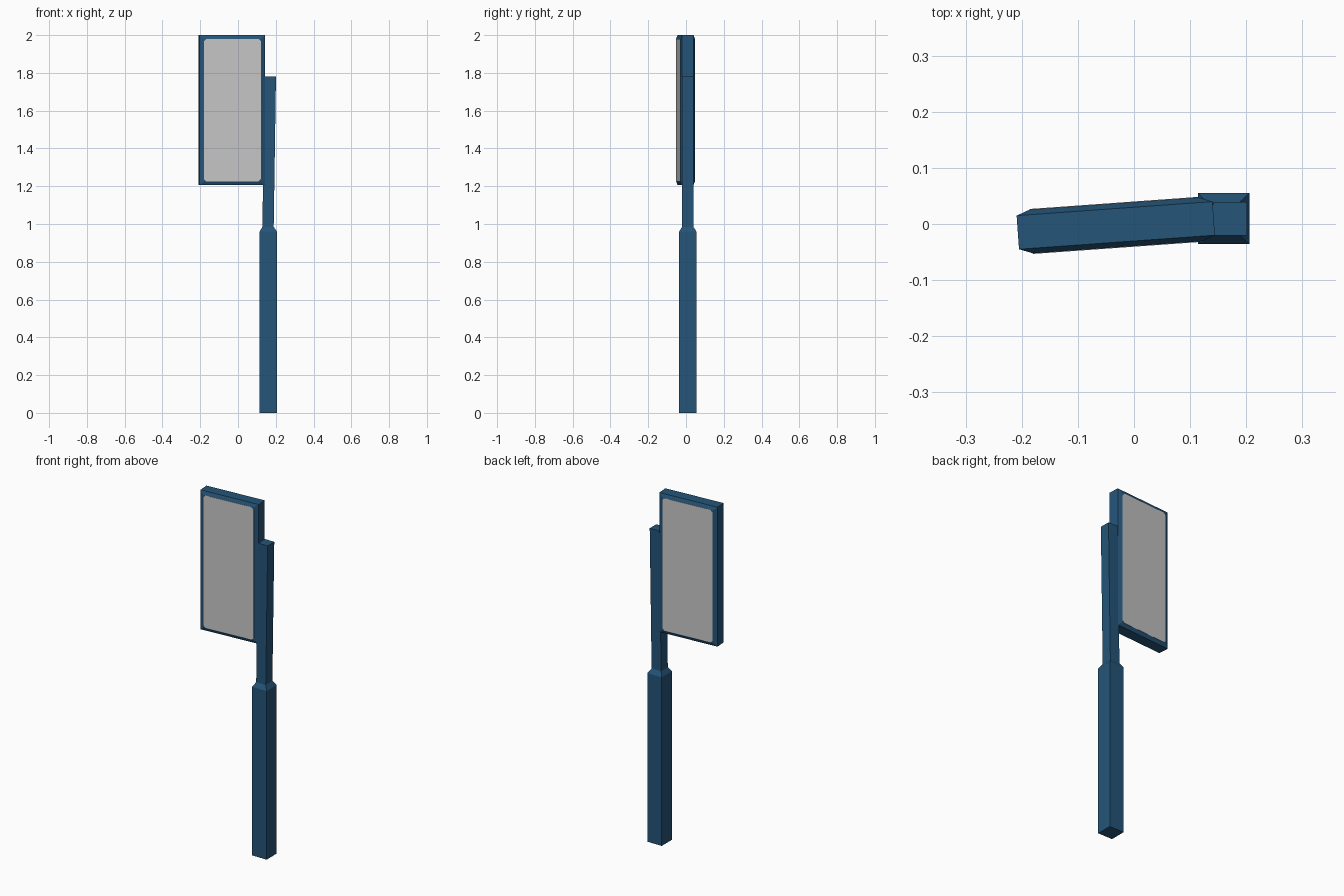
import bpy, bmesh, math
from mathutils import Matrix, Vector

if "Cube" in bpy.data.objects:
    bpy.data.objects.remove(bpy.data.objects["Cube"])


def material(name, color):
    m = bpy.data.materials.new(name)
    m.diffuse_color = (*color, 1)
    m.use_nodes = True
    m.node_tree.nodes["Principled BSDF"].inputs["Base Color"].default_value = m.diffuse_color
    return m


BLUE = material("steel_blue", (0.018, 0.089, 0.19))
GREY = material("panel_grey", (0.58, 0.58, 0.58))


def loft(name, rings, mat):
    """Join rings of equal length into a closed solid."""
    bm = bmesh.new()
    loops = [[bm.verts.new(p) for p in ring] for ring in rings]
    n = len(rings[0])
    for a, b in zip(loops, loops[1:]):
        for i in range(n):
            j = (i + 1) % n
            bm.faces.new((a[i], a[j], b[j], b[i]))
    bm.faces.new(loops[0][::-1])
    bm.faces.new(loops[-1])
    bmesh.ops.recalc_face_normals(bm, faces=bm.faces)
    mesh = bpy.data.meshes.new(name)
    bm.to_mesh(mesh)
    bm.free()
    mesh.materials.append(mat)
    ob = bpy.data.objects.new(name, mesh)
    bpy.context.collection.objects.link(ob)
    return ob


def square(cx, cy, half, z):
    return [(cx + sx * half, cy + sy * half, z)
            for sx, sy in ((-1, -1), (1, -1), (1, 1), (-1, 1))]


# Post: thick lower half, chamfered shoulder, slim slightly leaning upper half
loft("post", [square(0.16, 0.0095, 0.0455, 0),
              square(0.16, 0.0095, 0.0455, 0.96),
              square(0.159, 0.0095, 0.030, 0.985),
              square(0.171, 0.0095, 0.030, 1.78)], BLUE)

# Sign, built around its own centre and turned slightly about z
W, H = 0.175, 0.397
PLACE = Matrix.Translation((-0.0325, -0.0025, 1.603)) @ Matrix.Rotation(
    math.atan2(0.025, 0.349), 4, 'Z')


def upright(w, h, y, cut=None):
    """Upright rectangle, with clipped corners when cut is given."""
    pts = []
    for sx, sz in ((-1, -1), (1, -1), (1, 1), (-1, 1)):
        if cut is None:
            pts.append((sx * w, y, sz * h))
        else:
            pair = [(sx * w, y, sz * (h - cut)), (sx * (w - cut), y, sz * h)]
            pts += pair if sx * sz > 0 else pair[::-1]
    return [Vector(p) for p in pts]


frame = loft("sign_frame", [upright(W - 0.024, H - 0.02, -0.039),
                            upright(W, H, -0.030),
                            upright(W, H, 0.030),
                            upright(W - 0.024, H - 0.02, 0.039)], BLUE)
frame.matrix_world = PLACE

# Thin display plates on both faces
for name, s in (("front_panel", -1), ("back_panel", 1)):
    size = (W - 0.024, H - 0.02)
    plate = loft(name, [upright(*size, s * 0.0385, 0.012),
                        upright(*size, s * 0.0402, 0.012)], GREY)
    plate.matrix_world = PLACE
